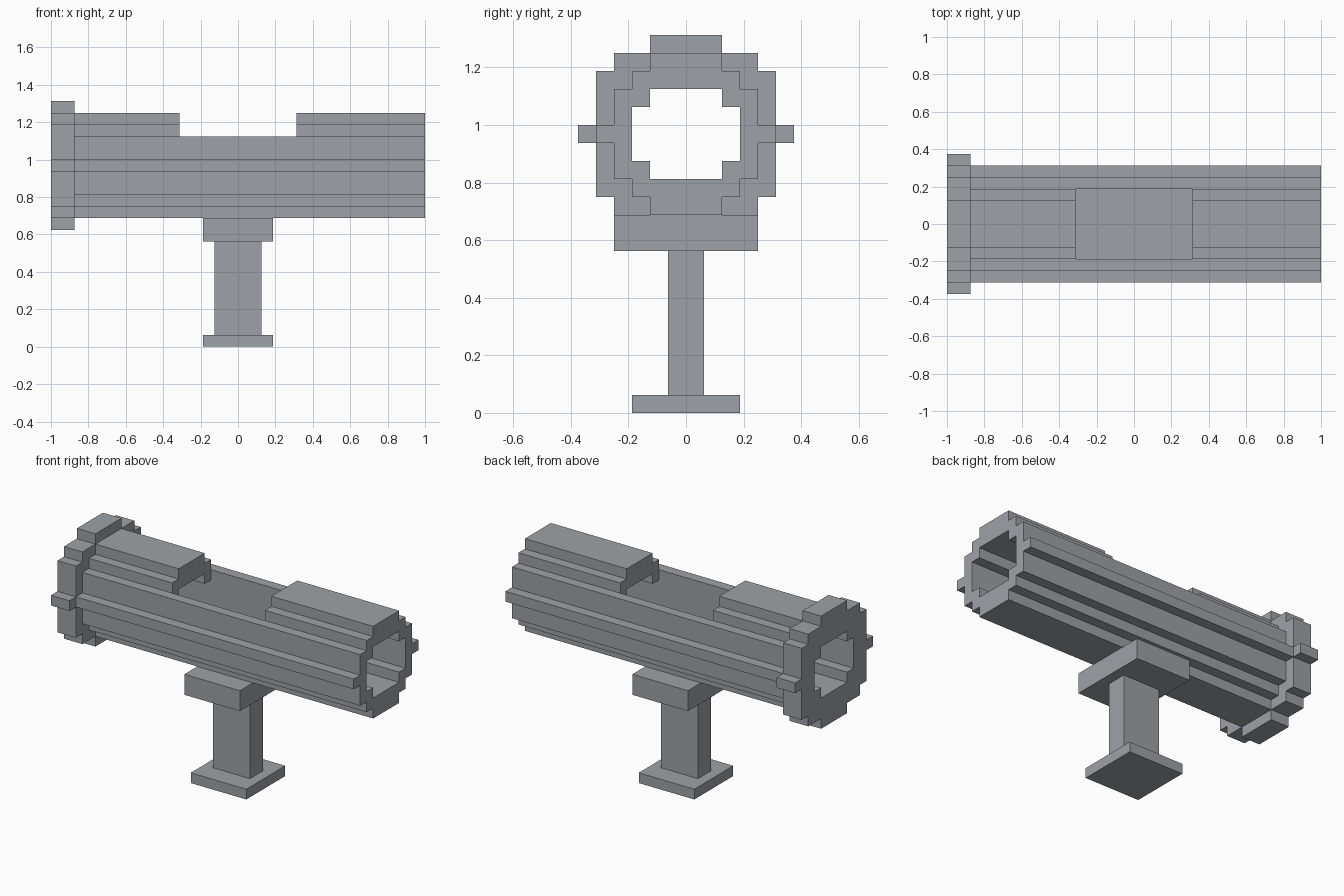
import bpy, bmesh

if "Cube" in bpy.data.objects:
    bpy.data.objects.remove(bpy.data.objects["Cube"], do_unlink=True)

U = 1 / 16      # building unit
AXIS = 15.5     # height of the tube axis, in units

grey = bpy.data.materials.new("stone grey")
color = (0.34, 0.36, 0.385, 1)
grey.diffuse_color = color
grey.use_nodes = True
grey.node_tree.nodes["Principled BSDF"].inputs["Base Color"].default_value = color


def stepped_loop(quarter):
    """Mirror a quarter outline (y, z from the axis) into a closed loop."""
    back = quarter[::-1]
    return (quarter + [(y, -z) for y, z in back]
            + [(-y, -z) for y, z in quarter] + [(-y, z) for y, z in back])


def extrude(name, loops, x0, x1, caps=True):
    """Extrude closed y/z loops (outline, then holes) along x."""
    bm = bmesh.new()
    for loop in loops:
        rings = [[bm.verts.new((x * U, y * U, (z + AXIS) * U)) for y, z in loop]
                 for x in (x0, x1)]
        a, b = rings
        for i in range(len(loop)):
            j = (i + 1) % len(loop)
            bm.faces.new((a[i], a[j], b[j], b[i]))
    if caps:
        for x in (x0, x1):
            rim = [e for e in bm.edges
                   if all(abs(v.co.x - x * U) < 1e-5 for v in e.verts)]
            bmesh.ops.triangle_fill(bm, edges=rim, use_beauty=True)
    bmesh.ops.recalc_face_normals(bm, faces=bm.faces[:])
    mesh = bpy.data.meshes.new(name)
    bm.to_mesh(mesh)
    bm.free()
    mesh.materials.append(grey)
    obj = bpy.data.objects.new(name, mesh)
    bpy.context.collection.objects.link(obj)
    return obj


def block(name, hx, hy, z0, z1):
    """Box centred on the post, between two heights."""
    z0, z1 = z0 - AXIS, z1 - AXIS
    return extrude(name, [[(-hy, z0), (hy, z0), (hy, z1), (-hy, z1)]], -hx, hx)


# Stand
block("base_plate", 3, 3, 0, 1)
block("post", 2, 1, 1, 9)
block("saddle", 3, 4, 9, 11)

# Stepped tube and end collar sharing one bore
bore = stepped_loop([(2, 2.5), (2, 1.5), (3, 1.5)])
tube = stepped_loop([(2, 4.5), (2, 3.5), (3, 3.5), (3, 2.5), (4, 2.5), (4, 0.5), (5, 0.5)])
collar = stepped_loop([(2, 5.5), (2, 4.5), (4, 4.5), (4, 3.5), (5, 3.5), (5, 0.5), (6, 0.5)])
extrude("end_collar", [collar, bore], -16, -14)
extrude("tube_right", [tube, bore], -14, -5)
extrude("tube_left", [tube, bore], 5, 16)

# Open middle of the tube: side walls and flat floor
wall = [(3, -2.5), (4, -2.5), (4, -0.5), (5, -0.5), (5, 0.5), (4, 0.5), (4, 2.5), (3, 2.5)]
floor = [(-2, -4.5), (2, -4.5), (2, -3.5), (3, -3.5), (3, -2.5), (-3, -2.5), (-3, -3.5), (-2, -3.5)]
extrude("channel_wall_back", [wall], -5, 5, caps=False)
extrude("channel_wall_front", [[(-y, z) for y, z in wall]], -5, 5, caps=False)
extrude("channel_floor", [floor], -5, 5, caps=False)
